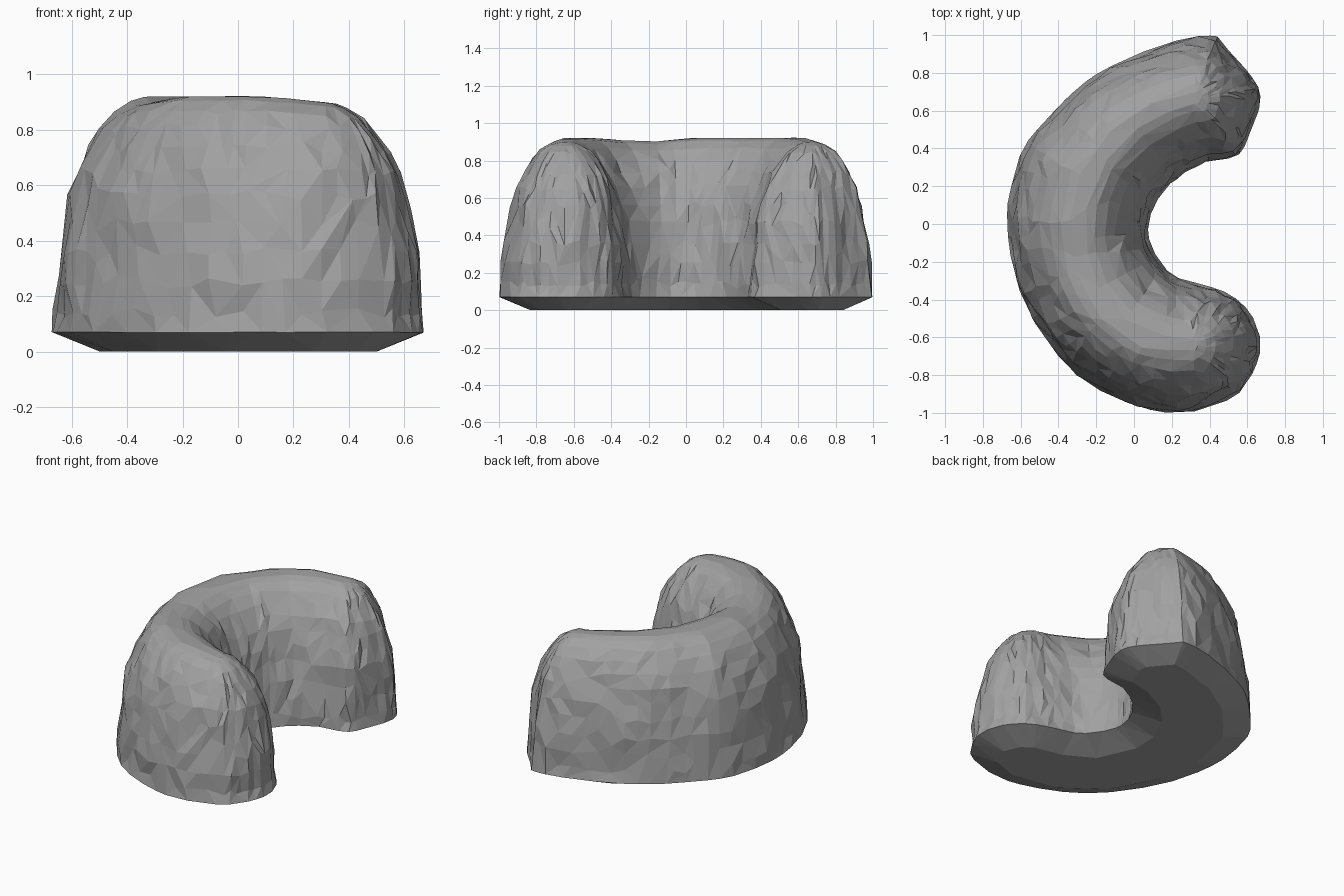
import bpy, bmesh, random
from mathutils import Vector, noise
from mathutils.geometry import intersect_point_line

random.seed(4)
cube = bpy.data.objects.get("Cube")
if cube:
    bpy.data.objects.remove(cube, do_unlink=True)

# Stone material
stone = bpy.data.materials.new("stone grey")
stone.use_nodes = True
grey = (0.36, 0.36, 0.36, 1)
stone.diffuse_color = grey
bsdf = stone.node_tree.nodes["Principled BSDF"]
bsdf.inputs["Base Color"].default_value = grey
bsdf.inputs["Roughness"].default_value = 0.9

# Footprint of the crescent, and the ridge line that it rises to
footprint = [(.4, 1), (.1, .93), (-.2, .79), (-.42, .6), (-.6, .37), (-.67, .02),
             (-.62, -.3), (-.5, -.56), (-.3, -.8), (-.05, -.94), (.23, -1),
             (.5, -.93), (.61, -.82), (.67, -.65), (.62, -.48), (.5, -.37),
             (.36, -.32), (.19, -.26), (.08, -.08), (.1, .08), (.2, .22),
             (.35, .32), (.54, .36), (.61, .47), (.67, .66), (.63, .77), (.5, .92)]
ridge = [(.32, .67), (.1, .61), (-.1, .47), (-.25, .25), (-.3, 0),
         (-.27, -.25), (-.15, -.48), (.05, -.62), (.3, -.64)]
ridge = [Vector(p) for p in ridge]

# Height of each ring and its spread from the ridge to the footprint
levels = [(0, .52), (.07, 1), (.14, .97), (.25, .955), (.36, .93), (.47, .88),
          (.57, .82), (.66, .74), (.74, .64), (.81, .52), (.87, .38),
          (.905, .23), (.92, .1)]


def smooth_loop(points, steps):
    """Closed Catmull-Rom curve through the points."""
    pts = [Vector(p) for p in points]
    n = len(pts)
    out = []
    for i in range(n):
        a, b, c, d = (pts[(i + k) % n] for k in (-1, 0, 1, 2))
        for s in range(steps):
            t = s / steps
            out.append(.5 * (2 * b + (c - a) * t + (2 * a - 5 * b + 4 * c - d) * t ** 2
                             + (3 * b - a - 3 * c + d) * t ** 3))
    return out


def nearest_on_ridge(p):
    best = None
    for a, b in zip(ridge, ridge[1:]):
        t = intersect_point_line(p, a, b)[1]
        q = a.lerp(b, min(max(t, 0), 1))
        if best is None or (q - p).length < (best - p).length:
            best = q
    return best


# Loft the rings, roughening the rock above the rim
outline = smooth_loop(footprint, 4)
feet = [nearest_on_ridge(p) for p in outline]
bm = bmesh.new()
rings = []
for z, spread in levels:
    ring = []
    for p, foot in zip(outline, feet):
        xy = foot.lerp(p, spread)
        co = Vector((xy.x, xy.y, z))
        if z > .1:
            side = (p - foot).normalized()
            rough = .022 * noise.noise(co * 5) + random.uniform(-.009, .009)
            rough *= min(1, spread * 1.5)
            co.x += side.x * rough
            co.y += side.y * rough
            co.z += random.uniform(-.016, .016) * min(1, spread)
            # Shallow saddle in the ridge, and a droop toward both ends
            co.z -= .03 * max(0, 1 - abs(co.y + .22) / .25) * z ** 3
            co.z -= .13 * max(0, co.x - .1) * z ** 3
        ring.append(bm.verts.new(co))
    rings.append(ring)

count = len(outline)
for low, high in zip(rings, rings[1:]):
    for i in range(count):
        j = (i + 1) % count
        a, b, c, d = low[i], low[j], high[j], high[i]
        if random.random() < .5:
            bm.faces.new((a, b, c))
            bm.faces.new((a, c, d))
        else:
            bm.faces.new((a, b, d))
            bm.faces.new((b, c, d))

# Close the flat base and the narrow crest
for ring in (rings[0], rings[-1]):
    rim = [bm.edges.get((ring[i - 1], ring[i])) for i in range(count)]
    bmesh.ops.triangle_fill(bm, edges=rim, use_beauty=True, normal=(0, 0, 1))
bmesh.ops.recalc_face_normals(bm, faces=bm.faces[:])

mesh = bpy.data.meshes.new("crescent_rock")
bm.to_mesh(mesh)
bm.free()
mesh.materials.append(stone)
rock = bpy.data.objects.new("crescent_rock", mesh)
bpy.context.scene.collection.objects.link(rock)

# Collapse to irregular chiselled facets
facets = rock.modifiers.new("facets", 'DECIMATE')
facets.ratio = .55
